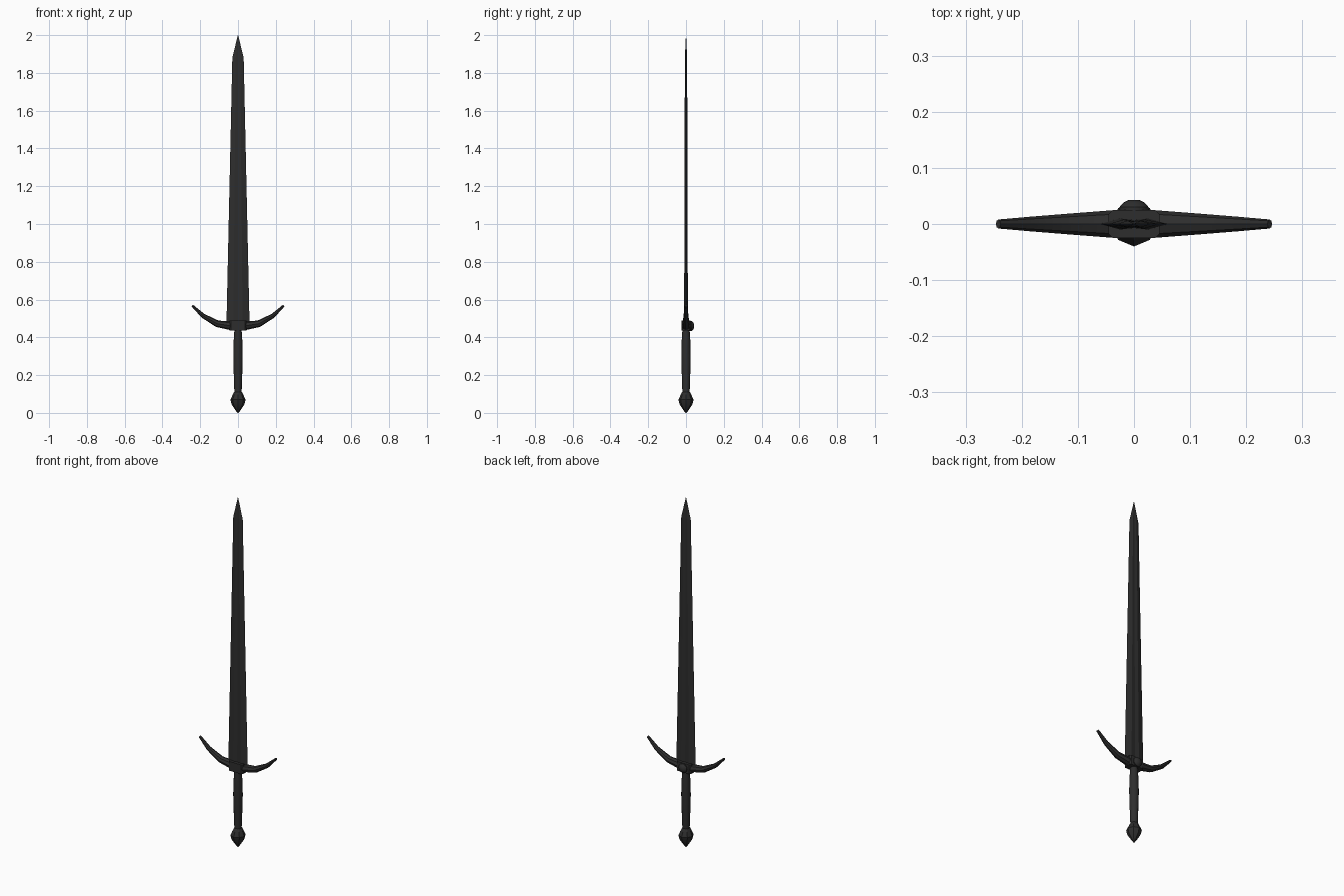
import bpy, bmesh, math
from mathutils import Vector

if "Cube" in bpy.data.objects:
    bpy.data.objects.remove(bpy.data.objects["Cube"])

steel = bpy.data.materials.new("dark_steel")
steel.diffuse_color = (0.027, 0.027, 0.027, 1)
steel.use_nodes = True
steel.node_tree.nodes["Principled BSDF"].inputs["Base Color"].default_value = steel.diffuse_color


def loft(name, rings, smooth=True):
    """Skin a list of equal-length point rings and cap both ends."""
    bm = bmesh.new()
    vs = [[bm.verts.new(p) for p in r] for r in rings]
    n = len(rings[0])
    for a, b in zip(vs, vs[1:]):
        for i in range(n):
            j = (i + 1) % n
            bm.faces.new((a[i], a[j], b[j], b[i]))
    bm.faces.new(vs[0])
    bm.faces.new(vs[-1])
    bmesh.ops.remove_doubles(bm, verts=bm.verts, dist=1e-5)
    bmesh.ops.recalc_face_normals(bm, faces=bm.faces)
    me = bpy.data.meshes.new(name)
    bm.to_mesh(me)
    bm.free()
    me.materials.append(steel)
    ob = bpy.data.objects.new(name, me)
    bpy.context.collection.objects.link(ob)
    if smooth:
        bpy.context.view_layer.objects.active = ob
        ob.select_set(True)
        bpy.ops.object.shade_smooth_by_angle(angle=math.radians(35))
        ob.select_set(False)
    return ob


def circle(r, n=8):
    return [(r * math.cos(2 * math.pi * i / n), r * math.sin(2 * math.pi * i / n)) for i in range(n)]


# Blade: flattened diamond section with a shallow central fuller
def blade_ring(z, w, t):
    sec = [(-1, 0), (-.4, -1), (0, -.7), (.4, -1), (1, 0), (.4, 1), (0, .7), (-.4, 1)]
    return [(x * w, y * t, z) for x, y in sec]

loft("blade", [blade_ring(*s) for s in (
    (0.475, 0.061, 0.010), (1.2, 0.045, 0.008),
    (1.88, 0.030, 0.006), (2.0, 0.0008, 0.0005))], smooth=False)

# Crossguard: one tapered arm swept along an upturned path, both sides
path = [(0.0, 0.460, 0.023, 0.024), (0.045, 0.462, 0.022, 0.024),
        (0.11, 0.472, 0.018, 0.019), (0.185, 0.514, 0.012, 0.013),
        (0.242, 0.568, 0.006, 0.008)]
for side, label in ((1, "right"), (-1, "left")):
    rings = []
    for i, (x, z, h, d) in enumerate(path):
        p, q = path[max(i - 1, 0)], path[min(i + 1, len(path) - 1)]
        t = Vector((q[0] - p[0], q[1] - p[1])).normalized()
        if i == 0:
            t = Vector((1, 0))
        rings.append([(side * (x - t.y * v * h), u * d, z + t.x * v * h) for u, v in circle(1)])
    loft("crossguard_arm_" + label, rings)

# Guard block with chamfered corners
block = [(-.045, -.018), (-.038, -.025), (.038, -.025), (.045, -.018),
         (.045, .018), (.038, .025), (-.038, .025), (-.045, .018)]
loft("guard_block", [[(x, y, z) for x, y in block] for z in (0.435, 0.488)], smooth=False)

# Round boss on the back of the guard
loft("guard_boss", [[(u, y, 0.46 + v) for u, v in circle(r, 12)]
                    for y, r in ((0.015, 0.026), (0.030, 0.026), (0.038, 0.019), (0.043, 0.009))])


# Turned parts
def turned(name, profile, n):
    loft(name, [[(x, y, z) for x, y in circle(r, n)] for z, r in profile])

turned("grip", [(0.09, 0.018), (0.13, 0.020), (0.22, 0.023), (0.30, 0.025),
                (0.38, 0.023), (0.44, 0.019)], 12)
turned("pommel", [(0.0, 0.003), (0.018, 0.016), (0.045, 0.034), (0.070, 0.040),
                  (0.092, 0.030), (0.110, 0.021), (0.115, 0.016)], 8)
